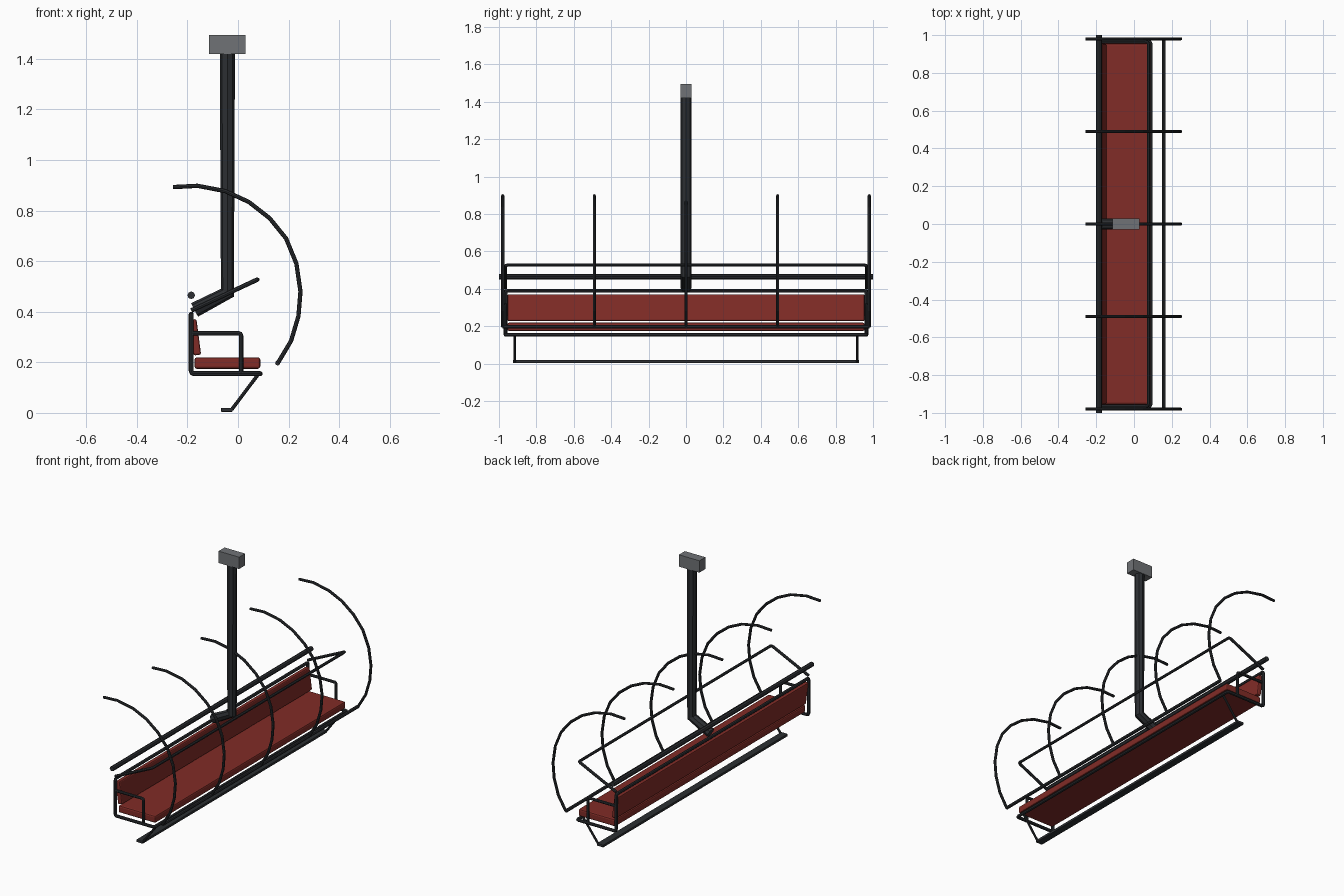
import bpy, math
from mathutils import Vector

if "Cube" in bpy.data.objects:
    bpy.data.objects.remove(bpy.data.objects["Cube"])


def material(name, color):
    m = bpy.data.materials.new(name)
    m.diffuse_color = color
    m.use_nodes = True
    m.node_tree.nodes["Principled BSDF"].inputs["Base Color"].default_value = m.diffuse_color
    return m


BLACK = material("dark_metal", (0.025, 0.028, 0.032, 1))
RED = material("red_padding", (0.22, 0.025, 0.02, 1))
GREY = material("grey_metal", (0.16, 0.17, 0.18, 1))


def tube(name, points, r, res=2, mat=BLACK, cyclic=False):
    """Sweep a round section along a polyline and turn it into a mesh."""
    cu = bpy.data.curves.new(name, 'CURVE')
    cu.dimensions = '3D'
    cu.bevel_depth = r
    cu.bevel_resolution = res
    cu.use_fill_caps = True
    sp = cu.splines.new('POLY')
    sp.points.add(len(points) - 1)
    for p, c in zip(sp.points, points):
        p.co = (*c, 1)
    sp.use_cyclic_u = cyclic
    sp.use_smooth = False
    tmp = bpy.data.objects.new(name, cu)
    bpy.context.collection.objects.link(tmp)
    me = bpy.data.meshes.new_from_object(tmp.evaluated_get(bpy.context.evaluated_depsgraph_get()))
    bpy.data.objects.remove(tmp)
    me.name = name
    me.materials.clear()
    me.materials.append(mat)
    ob = bpy.data.objects.new(name, me)
    bpy.context.collection.objects.link(ob)
    return ob


def box(name, center, size, mat, bevel=0, tilt=0):
    bpy.ops.mesh.primitive_cube_add(size=1, location=center, rotation=(0, tilt, 0))
    ob = bpy.context.object
    ob.name = name
    ob.scale = size
    bpy.ops.object.transform_apply(location=False, rotation=False, scale=True)
    ob.data.materials.append(mat)
    if bevel:
        b = ob.modifiers.new("soft_edges", 'BEVEL')
        b.width = bevel
        b.segments = 2
    return ob


def rounded(points, r):
    """Replace the inner corners of a path with small two-step bends."""
    pts = [Vector(p) for p in points]
    out = [pts[0]]
    for a, b, c in zip(pts, pts[1:], pts[2:]):
        p, q = b + (a - b).normalized() * r, b + (c - b).normalized() * r
        out += [p, (p + q) / 4 + b / 2, q]
    return out + [pts[-1]]


# Cable grip and bent hanger
box("cable_grip", (-0.043, 0, 1.457), (0.144, 0.06, 0.075), GREY)
tube("hanger", [(-0.042, 0, 1.43), (-0.042, 0, 0.475), (-0.172, 0, 0.407)], 0.03)

# Seat cushion and tilted backrest
box("seat", (-0.042, 0, 0.197), (0.26, 1.91, 0.045), RED, 0.009)
box("backrest", (-0.17, 0, 0.299), (0.03, 1.91, 0.142), RED, 0.007, -0.13)

# Top rail that runs down both ends and along the seat's front edge
E = 0.965
B, F = -0.185, 0.088
tube("seat_frame", rounded([(B, -E, 0.27), (B, -E, 0.155), (F, -E, 0.155), (F, E, 0.155),
                            (B, E, 0.155), (B, E, 0.39), (B, -E, 0.39), (B, -E, 0.26)], 0.012), 0.01)

# Armrests and footrest struts
for s, side in ((-1, "left"), (1, "right")):
    y = s * E
    tube(side + "_armrest", rounded([(B, y, 0.315), (0.012, y, 0.315), (0.012, y, 0.155)], 0.01), 0.009)
    tube(side + "_footrest_strut", [(0.082, s * 0.915, 0.155), (-0.025, s * 0.915, 0.013)], 0.007)
box("footrest", (-0.044, 0, 0.012), (0.046, 1.85, 0.016), BLACK, 0.003)

# Swinging safety bar
tube("safety_bar", rounded([(B, -E, 0.405), (0.076, -E, 0.527), (0.076, E, 0.527), (B, E, 0.405)], 0.012), 0.009)

# Canopy: pivot rail, five hoops and lower rail
tube("canopy_pivot_rail", [(B, -1, 0.465), (B, 1, 0.465)], 0.015)
hoop = [(-0.257, 0.893), (-0.16, 0.898), (-0.05, 0.877), (0.043, 0.834), (0.125, 0.77), (0.19, 0.69),
        (0.231, 0.59), (0.247, 0.48), (0.239, 0.383), (0.21, 0.285), (0.158, 0.198)]
for i in range(5):
    y = (i - 2) * 0.49
    tube("canopy_hoop_%d" % (i + 1), [(x, y, z) for x, z in hoop], 0.0085)
tube("canopy_lower_rail", [(0.157, -0.98, 0.197), (0.157, 0.98, 0.197)], 0.01)
